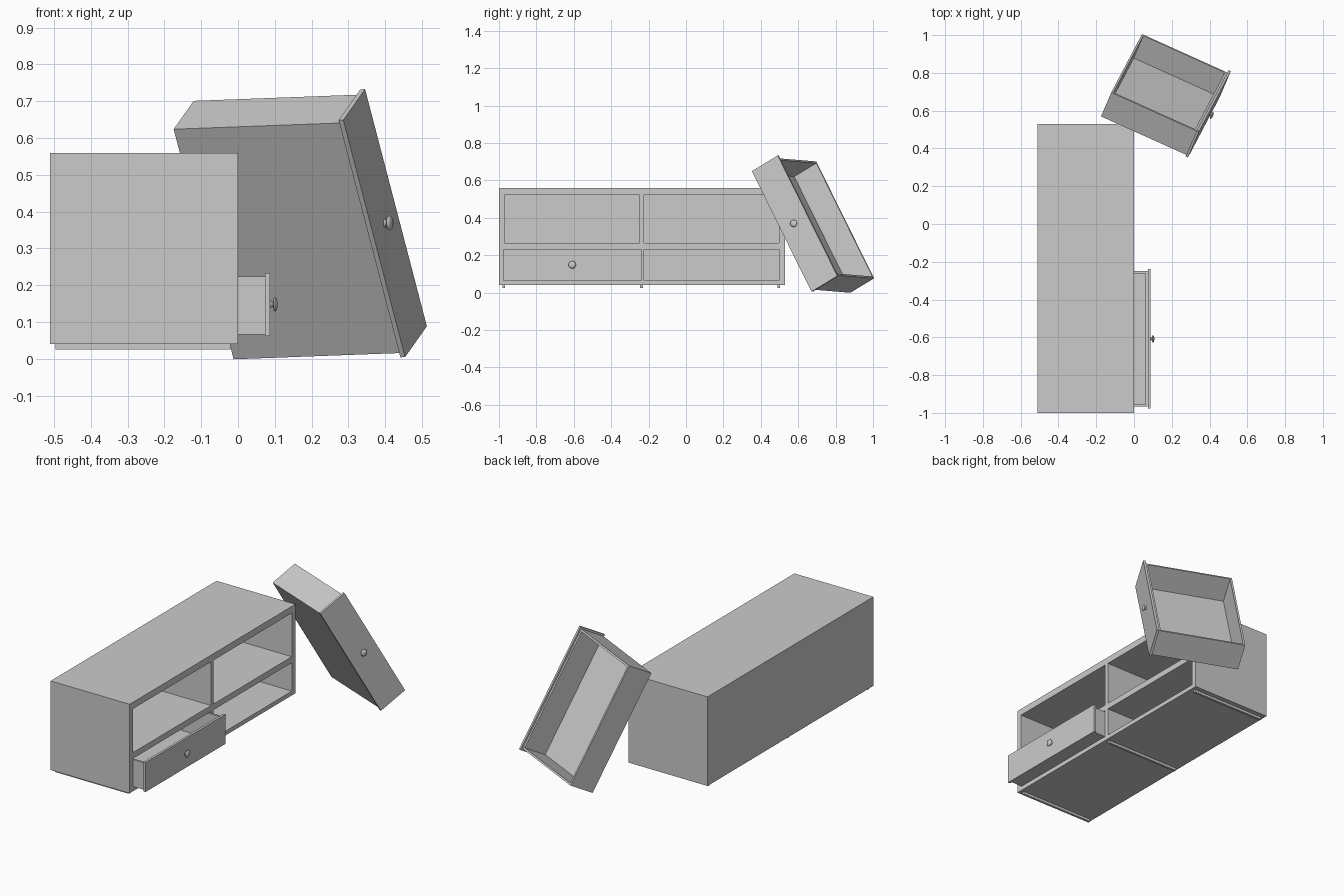
import bpy
import bmesh
from math import pi
from mathutils import Matrix, Vector

cube = bpy.data.objects.get("Cube")
if cube:
    bpy.data.objects.remove(cube, do_unlink=True)

grey = bpy.data.materials.new("light grey")
grey.use_nodes = True
grey.diffuse_color = (0.6, 0.6, 0.6, 1)
grey.node_tree.nodes["Principled BSDF"].inputs["Base Color"].default_value = (0.6, 0.6, 0.6, 1)


def add_object(name, bm, matrix=None):
    mesh = bpy.data.meshes.new(name)
    bm.to_mesh(mesh)
    bm.free()
    mesh.materials.append(grey)
    obj = bpy.data.objects.new(name, mesh)
    bpy.context.collection.objects.link(obj)
    if matrix:
        obj.matrix_world = matrix
    return obj


def box(name, x, y, z, matrix=None):
    """Box from (min, max) ranges on each axis."""
    bm = bmesh.new()
    bmesh.ops.create_cube(bm, size=1)
    for v in bm.verts:
        v.co = [r[0] if c < 0 else r[1] for c, r in zip(v.co, (x, y, z))]
    return add_object(name, bm, matrix)


def hollow(obj, x, y, z):
    """Cut a box-shaped cavity, given in the object's own space."""
    cutter = box("cutter", x, y, z, obj.matrix_world.copy())
    cutter.hide_render = True
    mod = obj.modifiers.new("cavity", "BOOLEAN")
    mod.operation = "DIFFERENCE"
    mod.solver = "EXACT"
    mod.object = cutter
    bpy.context.view_layer.update()
    bpy.context.view_layer.objects.active = obj
    bpy.ops.object.modifier_apply(modifier=mod.name)
    bpy.data.objects.remove(cutter, do_unlink=True)


def knob(name, matrix):
    """Round knob turned about the local x axis."""
    profile = [(0, 0), (0, 0.012), (0.003, 0.008), (0.008, 0.006), (0.010, 0.017),
               (0.013, 0.020), (0.017, 0.017), (0.020, 0.009), (0.021, 0)]
    bm = bmesh.new()
    verts = [bm.verts.new((x, r, 0)) for x, r in profile]
    edges = [bm.edges.new(pair) for pair in zip(verts, verts[1:])]
    bmesh.ops.spin(bm, geom=verts + edges, axis=(1, 0, 0), cent=(0, 0, 0),
                   angle=2 * pi, steps=24)
    bmesh.ops.remove_doubles(bm, verts=bm.verts, dist=0.0001)
    bmesh.ops.recalc_face_normals(bm, faces=bm.faces)
    obj = add_object(name, bm, matrix)
    bpy.ops.object.select_all(action="DESELECT")
    obj.select_set(True)
    bpy.context.view_layer.objects.active = obj
    bpy.ops.object.shade_smooth_by_angle(angle=0.7)


def drawer(name, matrix):
    """Drawer facing local +x, origin at a lower corner of its front."""
    width, height = 0.738, 0.172
    box(name + "_front", (-0.014, 0), (0, width), (0, height), matrix)
    tray = box(name + "_tray", (-0.51, -0.014), (0.011, width - 0.011), (0.004, 0.162), matrix)
    hollow(tray, (-0.499, -0.026), (0.022, width - 0.022), (0.015, 0.3))
    knob(name + "_knob", matrix @ Matrix.Translation((0, width / 2, height / 2)))


# Cabinet with four open compartments facing +x
cabinet = box("cabinet", (-0.51, 0), (-1, 0.53), (0.04, 0.56))
for y in ((-0.97, -0.249), (-0.225, 0.497)):
    for z in ((0.065, 0.231), (0.266, 0.521)):
        hollow(cabinet, (-0.495, 0.1), y, z)

# Runners under the cabinet
for name, y in (("right", -0.974), ("middle", -0.238), ("left", 0.495)):
    box("runner_" + name, (-0.495, -0.02), (y - 0.007, y + 0.007), (0.025, 0.041))

# Partly open drawer, still in its compartment
drawer("open_drawer", Matrix.Translation((0.087, -0.977, 0.062)))

# Removed drawer, leaning against the end of the cabinet
forward = Vector((0.911, -0.411, 0.034)).normalized()
side = Vector((0.344, 0.803, 0.487)).cross(forward).normalized()
up = forward.cross(side)
pose = Matrix((forward, side, up)).transposed().to_4x4()
pose.translation = (0.286, 0.352, 0.649)
drawer("leaning_drawer", pose)
